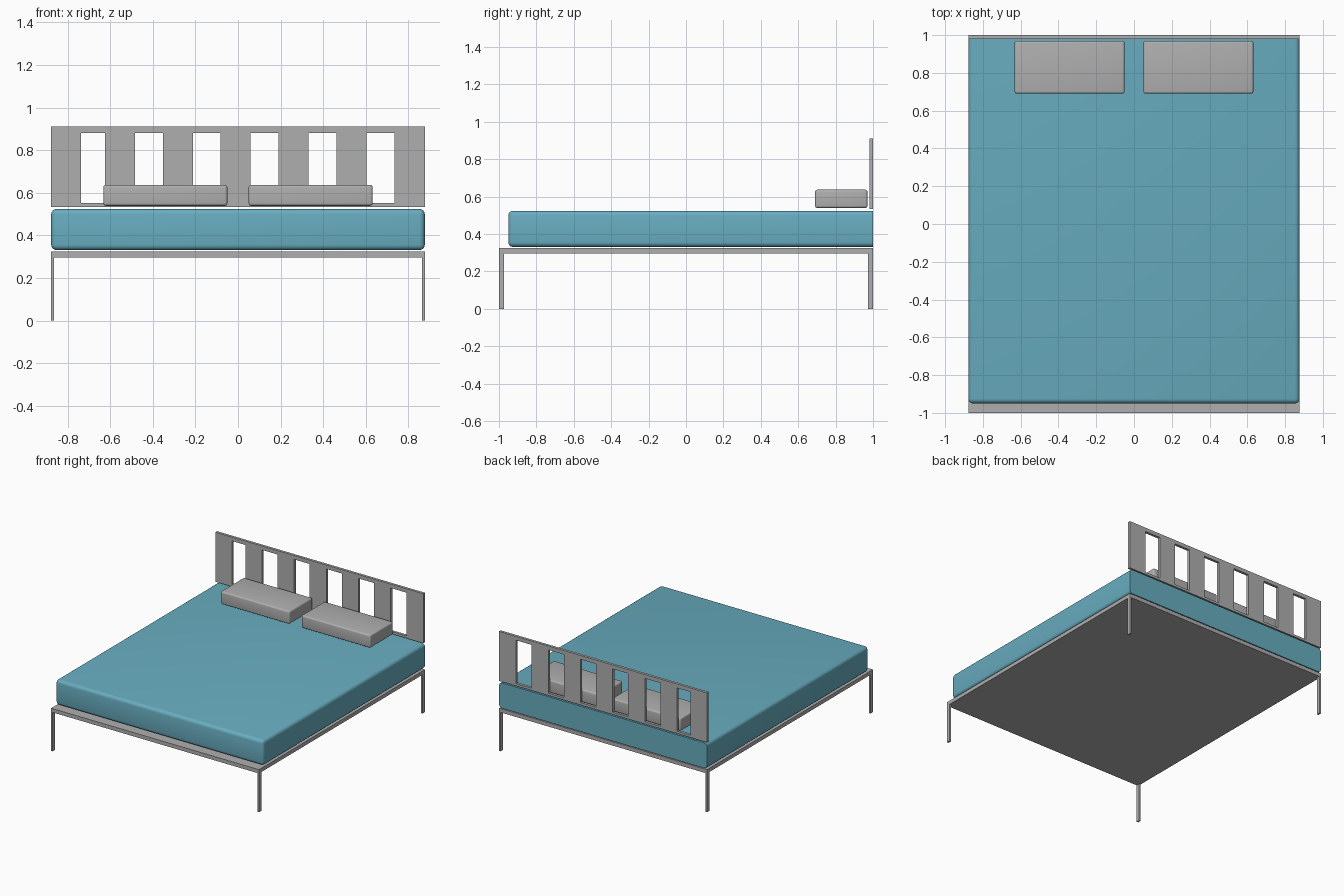
import bpy
import bmesh

if "Cube" in bpy.data.objects:
    bpy.data.objects.remove(bpy.data.objects["Cube"], do_unlink=True)


def make_material(name, rgb):
    mat = bpy.data.materials.new(name)
    mat.use_nodes = True
    mat.diffuse_color = (*rgb, 1)
    mat.node_tree.nodes["Principled BSDF"].inputs["Base Color"].default_value = (*rgb, 1)
    return mat


grey = make_material("light grey", (0.43, 0.43, 0.43))
teal = make_material("teal", (0.14, 0.42, 0.53))


def finish(name, bm, mat):
    bmesh.ops.recalc_face_normals(bm, faces=bm.faces[:])
    mesh = bpy.data.meshes.new(name)
    bm.to_mesh(mesh)
    bm.free()
    mesh.materials.append(mat)
    obj = bpy.data.objects.new(name, mesh)
    bpy.context.collection.objects.link(obj)
    return obj


def box(name, low, high, mat, radius=0, keep_back=False):
    """Box between two corners, optionally rounded; the back rim can stay square."""
    bm = bmesh.new()
    bmesh.ops.create_cube(bm, size=1)
    for v in bm.verts:
        v.co = [a + (b - a) * (c + 0.5) for a, b, c in zip(low, high, v.co)]
    if radius:
        edges = [e for e in bm.edges
                 if not (keep_back and all(v.co.y > high[1] - 0.001 for v in e.verts))]
        bmesh.ops.bevel(bm, geom=edges, offset=radius, segments=4,
                        profile=0.5, affect='EDGES', clamp_overlap=True)
    obj = finish(name, bm, mat)
    if radius:
        bpy.ops.object.select_all(action='DESELECT')
        obj.select_set(True)
        bpy.context.view_layer.objects.active = obj
        bpy.ops.object.shade_smooth_by_angle(angle=0.6)
    return obj


HALF = 0.877

# Base slab and mattress
box("bed_base", (-HALF, -1, 0.296), (HALF, 1, 0.325), grey)
box("mattress", (-HALF, -0.95, 0.331), (HALF, 1, 0.524), teal, 0.025, keep_back=True)

# Legs and pillows on each side
for side, s in (("left", 1), ("right", -1)):
    x0, x1 = sorted((s * (HALF - 0.014), s * HALF))
    for end, y in (("front", -1), ("back", 0.972)):
        box(f"{end}_{side}_leg", (x0, y, 0), (x1, y + 0.028, 0.296), grey)
    x0, x1 = sorted((s * 0.05, s * 0.632))
    box(f"{side}_pillow", (x0, 0.69, 0.539), (x1, 0.97, 0.637), grey, 0.012)

# Headboard: a thin panel with a row of six upright openings
xs = [-HALF]
for i in range(6):
    start = -0.755 + 0.2715 * i
    xs += [max(start, -0.738), start + 0.131]
xs.append(HALF)
zs = [0.533, 0.551, 0.881, 0.911]
bm = bmesh.new()
grid = [[bm.verts.new((x, 1, z)) for z in zs] for x in xs]
for i in range(len(xs) - 1):
    for j in range(len(zs) - 1):
        if j == 1 and i % 2:
            continue
        bm.faces.new((grid[i][j], grid[i + 1][j], grid[i + 1][j + 1], grid[i][j + 1]))
panel = bmesh.ops.extrude_face_region(bm, geom=bm.faces[:], use_keep_orig=True)
for v in panel["geom"]:
    if isinstance(v, bmesh.types.BMVert):
        v.co.y = 0.98
finish("headboard", bm, grey)
